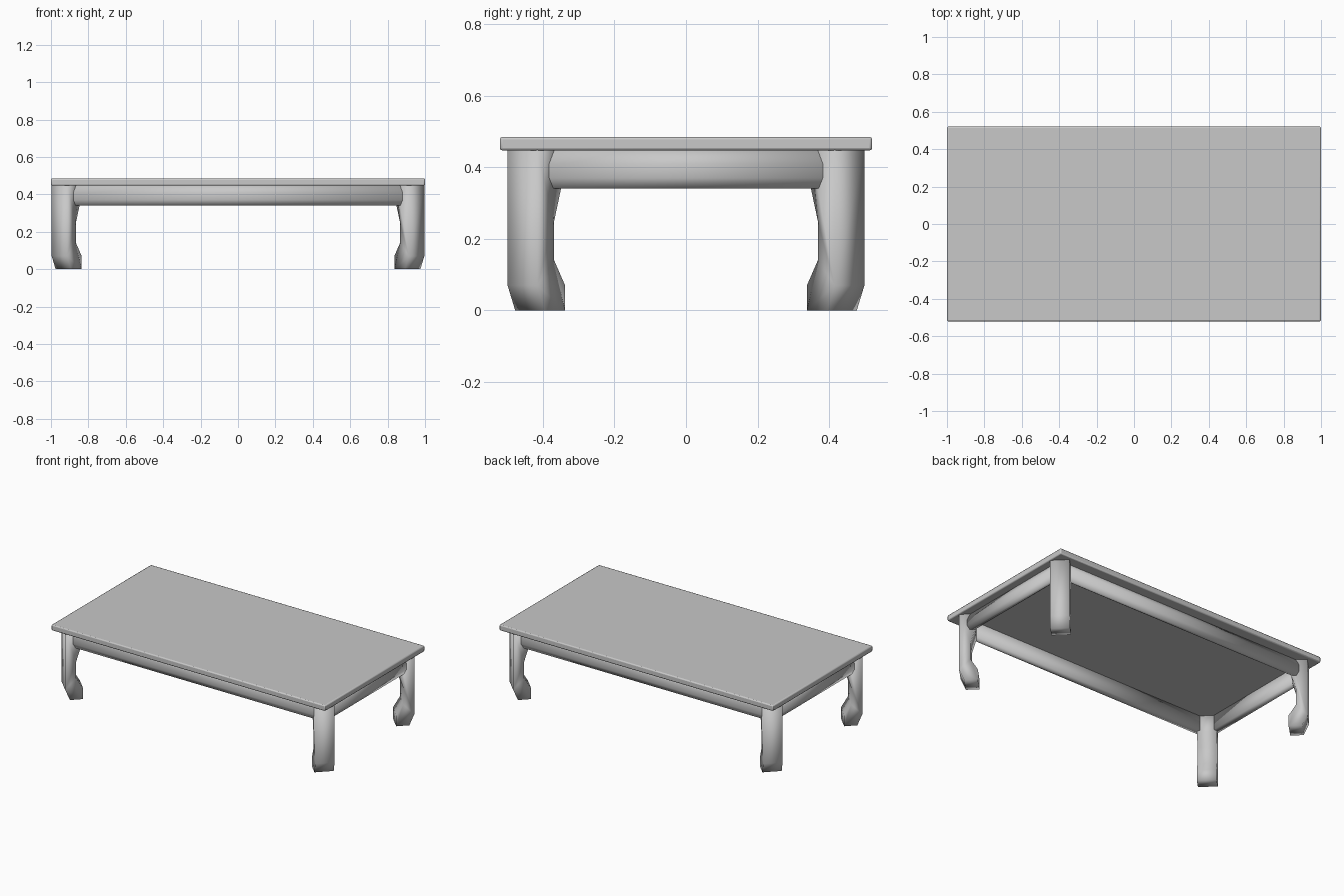
import bpy, bmesh, math
from mathutils import Vector, Matrix

cube = bpy.data.objects.get("Cube")
if cube:
    bpy.data.objects.remove(cube, do_unlink=True)

# One plain grey finish
grey = bpy.data.materials.new("plain_grey")
grey.use_nodes = True
colour = (0.58, 0.58, 0.58, 1)
grey.diffuse_color = colour
grey.node_tree.nodes["Principled BSDF"].inputs["Base Color"].default_value = colour


def prism(name, outline, width, matrix):
    """Extrude an outline (local x, z) along local y, centred, then place it."""
    bm = bmesh.new()
    face = bm.faces.new([bm.verts.new((u, -width / 2, z)) for u, z in outline])
    ext = bmesh.ops.extrude_face_region(bm, geom=[face])
    moved = [g for g in ext["geom"] if isinstance(g, bmesh.types.BMVert)]
    bmesh.ops.translate(bm, verts=moved, vec=(0, width, 0))
    bmesh.ops.transform(bm, matrix=matrix, verts=bm.verts)
    bmesh.ops.recalc_face_normals(bm, faces=bm.faces)
    for f in bm.faces:
        f.smooth = True
    mesh = bpy.data.meshes.new(name)
    bm.to_mesh(mesh)
    bm.free()
    mesh.materials.append(grey)
    obj = bpy.data.objects.new(name, mesh)
    bpy.context.collection.objects.link(obj)
    return obj


# Tabletop slab with softened edges
slab = [(-1, 0.447), (1, 0.447), (1, 0.485), (-1, 0.485)]
top = prism("tabletop", slab, 1.04, Matrix())
bevel = top.modifiers.new("soft_edge", "BEVEL")
bevel.width = 0.007
bevel.segments = 2
bpy.context.view_layer.objects.active = top
top.select_set(True)
bpy.ops.object.shade_smooth_by_angle(angle=math.radians(40))
top.select_set(False)

# Legs: slabs set across the corners, foot and knee turned inward
leg_profile = [(0.03, 0), (0.11, 0), (0.11, 0.07), (0.067, 0.14), (0.067, 0.25),
               (0.094, 0.34), (0.094, 0.45), (0, 0.45), (0, 0.07)]
for sx, side in ((1, "left"), (-1, "right")):
    for sy, end in ((-1, "front"), (1, "back")):
        turn = math.atan2(-sy, -sx)
        place = Matrix.Translation(Vector((sx * 0.955, sy * 0.457, 0))) @ Matrix.Rotation(turn, 4, "Z")
        prism(f"{end}_{side}_leg", leg_profile, 0.117, place)

# Rails: outer face gently rounded, inner face straight (u measured outward)
rail_profile = [(-0.045, 0.45), (-0.045, 0.35), (-0.03, 0.34), (-0.012, 0.34),
                (0, 0.37), (0, 0.41), (-0.015, 0.45)]
rails = (("left", 0, 0.963, 0.784), ("back", 90, 0.465, 1.78),
         ("right", 180, 0.963, 0.784), ("front", 270, 0.465, 1.78))
for name, angle, reach, length in rails:
    place = Matrix.Rotation(math.radians(angle), 4, "Z") @ Matrix.Translation(Vector((reach, 0, 0)))
    prism(f"{name}_rail", rail_profile, length, place)
